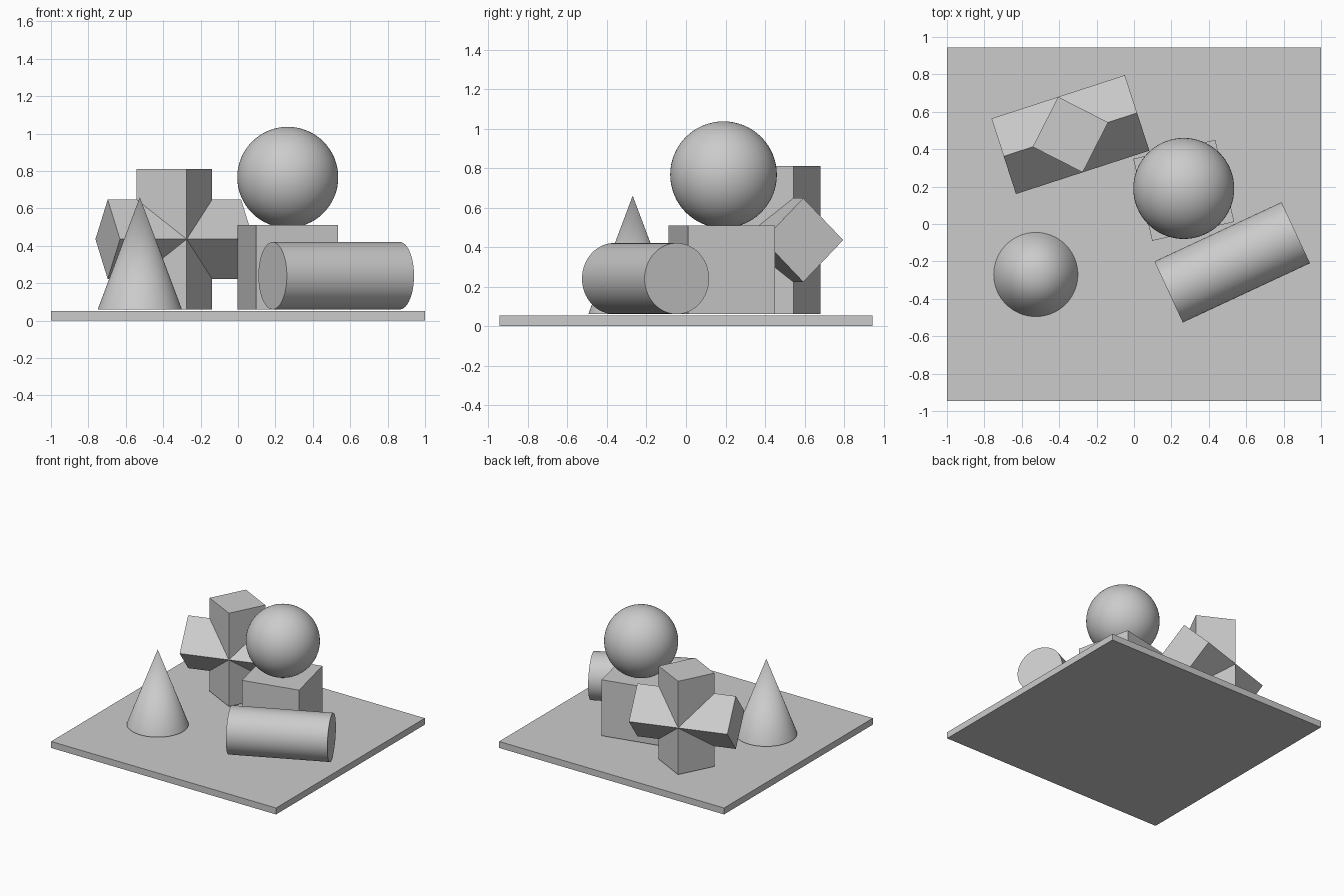
import bpy
from math import radians

if "Cube" in bpy.data.objects:
    bpy.data.objects.remove(bpy.data.objects["Cube"], do_unlink=True)

grey = bpy.data.materials.new("plaster grey")
grey.use_nodes = True
colour = (0.6, 0.6, 0.6, 1)
grey.diffuse_color = colour
grey.node_tree.nodes["Principled BSDF"].inputs["Base Color"].default_value = colour

FLOOR = 0.06  # height the solids rest at


def finish(name, smooth=False):
    """Name and colour the newest object, optionally smoothing it."""
    obj = bpy.context.object
    obj.name = name
    obj.data.materials.append(grey)
    if smooth:
        bpy.ops.object.shade_smooth_by_angle(angle=radians(35))
    return obj


def box(name, centre, size, rotation=(0, 0, 0)):
    bpy.ops.mesh.primitive_cube_add(size=1, location=centre,
                                    rotation=[radians(a) for a in rotation])
    bpy.context.object.scale = size
    bpy.ops.object.transform_apply(location=False, rotation=False, scale=True)
    return finish(name)


# Board and the cube standing on it
box("base_board", (0, 0, 0.026), (2, 1.89, 0.052))
box("cube_block", (0.266, 0.18, FLOOR + 0.225), (0.45, 0.45, 0.45), (0, 0, 13))

# Ball resting on the cube
bpy.ops.mesh.primitive_uv_sphere_add(segments=64, ring_count=32, radius=0.27,
                                     location=(0.266, 0.19, 0.766))
finish("ball", True)

# Cone
bpy.ops.mesh.primitive_cone_add(vertices=64, radius1=0.225, depth=0.6,
                                location=(-0.525, -0.27, FLOOR + 0.3))
finish("cone", True)

# Cylinder lying on its side
bpy.ops.mesh.primitive_cylinder_add(vertices=64, radius=0.18, depth=0.75,
                                    location=(0.525, -0.205, FLOOR + 0.18),
                                    rotation=(0, radians(90), radians(25)))
finish("lying_cylinder", True)

# Two square prisms crossing edge to edge, joined into one solid
middle = (-0.34, 0.478, FLOOR + 0.375)
cross = box("crossed_prisms", middle, (0.3, 0.3, 0.75), (0, 0, 18 + 45))
bar = box("crossing_bar", middle, (0.75, 0.3, 0.3), (45, 0, 18))
union = cross.modifiers.new("join", "BOOLEAN")
union.operation = "UNION"
union.solver = "EXACT"
union.object = bar
bpy.context.view_layer.objects.active = cross
bpy.ops.object.modifier_apply(modifier=union.name)
bpy.data.objects.remove(bar, do_unlink=True)
